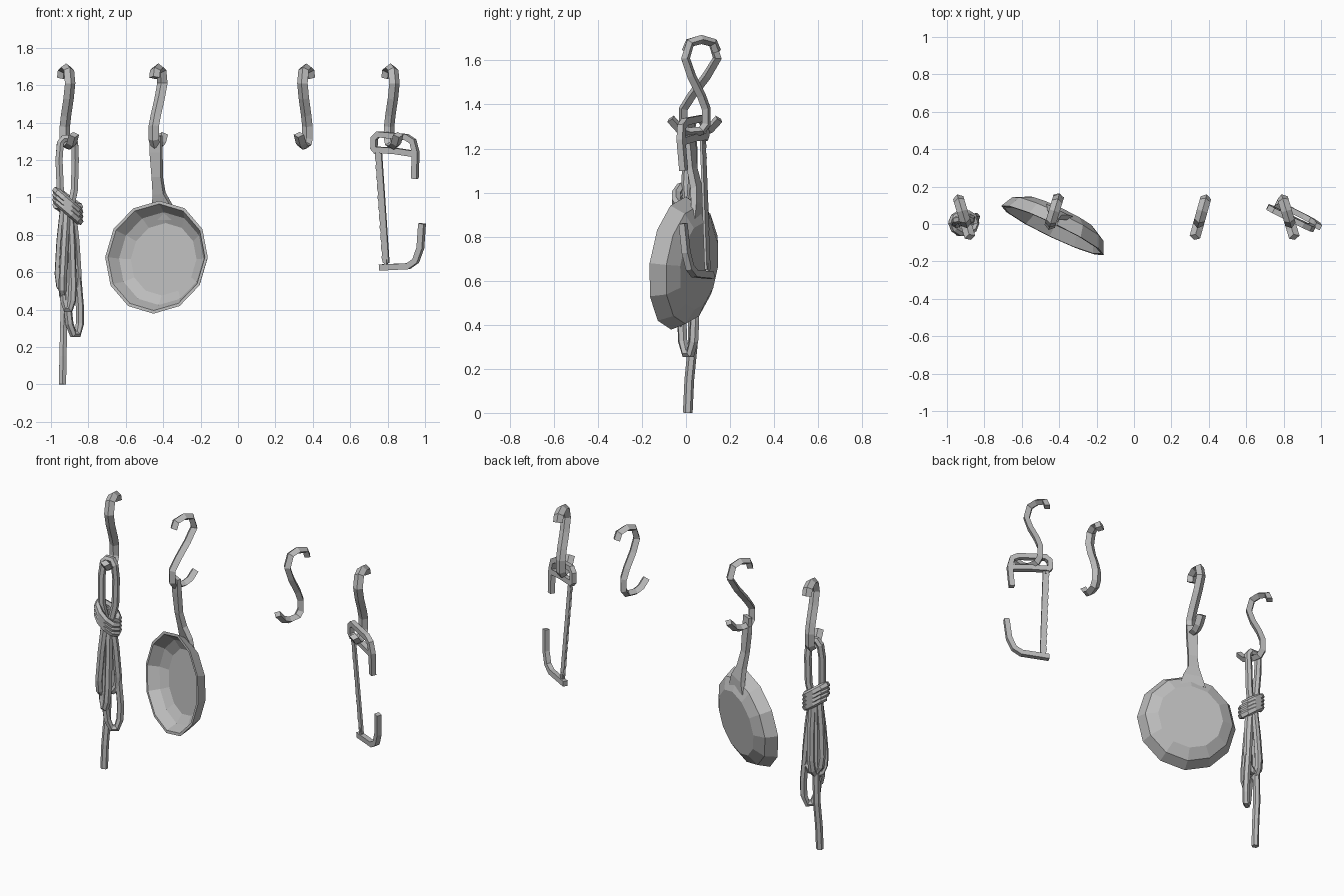
import bpy, bmesh, math
from mathutils import Vector

cube = bpy.data.objects.get("Cube")
if cube:
    bpy.data.objects.remove(cube, do_unlink=True)

# One flat grey for everything
grey = bpy.data.materials.new("plain_grey")
grey.use_nodes = True
grey.diffuse_color = (0.5, 0.5, 0.5, 1)
grey.node_tree.nodes["Principled BSDF"].inputs["Base Color"].default_value = (0.5, 0.5, 0.5, 1)


def finish(bm, name):
    bmesh.ops.recalc_face_normals(bm, faces=bm.faces)
    mesh = bpy.data.meshes.new(name)
    bm.to_mesh(mesh)
    bm.free()
    mesh.materials.append(grey)
    obj = bpy.data.objects.new(name, mesh)
    bpy.context.scene.collection.objects.link(obj)


def skin(bm, rings):
    """Join rings of vertices with quads and cap both ends."""
    bm.faces.new(rings[0])
    bm.faces.new(rings[-1])
    for a, b in zip(rings, rings[1:]):
        for i in range(len(a)):
            j = (i + 1) % len(a)
            bm.faces.new((a[i], a[j], b[j], b[i]))


def sweep(name, path, ref, radii, sides=4, phase=0.0):
    """Sweep a polygon along a path; radii = (along ref, across), or one pair per point."""
    pts = [Vector(p) for p in path]
    ref = Vector(ref)
    bm = bmesh.new()
    rings = []
    for k, p in enumerate(pts):
        before = pts[max(k - 1, 0)]
        after = pts[min(k + 1, len(pts) - 1)]
        t = ((p - before).normalized() + (after - p).normalized()).normalized()
        u = (ref - t * ref.dot(t)).normalized()
        v = t.cross(u)
        ru, rv = radii[k] if isinstance(radii, list) else radii
        angles = [phase + math.tau * i / sides for i in range(sides)]
        rings.append([bm.verts.new(p + u * ru * math.cos(a) + v * rv * math.sin(a)) for a in angles])
    skin(bm, rings)
    finish(bm, name)


# S hooks: one profile, turned a little and mirrored front to back
HOOK = [(0.14, 1.64), (0.125, 1.68), (0.07, 1.695), (0.02, 1.68), (-0.002, 1.61), (0.025, 1.53),
        (0.07, 1.44), (0.092, 1.38), (0.092, 1.31), (0.07, 1.28), (0.01, 1.275), (-0.03, 1.29), (-0.07, 1.335)]


def hook(name, x0, slope, flip=False):
    path = []
    for y, z in HOOK:
        if flip:
            upper = min(max((z - 1.38) / 0.23, 0), 1)
            y = 0.08 + 0.06 * upper - y
        path.append((x0 + slope * y, y, z))
    sweep(name, path, (1, -slope, 0), (0.029, 0.021))


hook("rope_hook", -0.898, -0.3)
hook("pan_hook", -0.447, 0.3, True)
hook("spare_hook", 0.345, 0.28)
hook("saw_hook", 0.836, -0.3)

# Pan dish: shallow twelve-sided bowl with a thin wall
h = Vector((0.9, -0.43, 0)).normalized()
v = Vector((0.05, 0.11, 0.99)).normalized()
n = h.cross(v).normalized()
v = n.cross(h)
centre = Vector((-0.436, -0.034, 0.68))
bm = bmesh.new()
rings = []
for r, depth in [(0.195, 0.09), (0.25, 0.06), (0.287, 0.0), (0.304, 0.0), (0.27, 0.068), (0.2, 0.105)]:
    ring = []
    for i in range(12):
        a = math.tau * i / 12
        ring.append(bm.verts.new(centre + h * r * math.sin(a) + v * r * math.cos(a) - n * depth))
    rings.append(ring)
skin(bm, rings)
finish(bm, "pan_dish")

# Pan handle: flat bar flaring where it meets the back of the dish
sweep("pan_handle",
      [(-0.438, 0.012, 1.33), (-0.438, 0.018, 1.24), (-0.432, 0.028, 1.11), (-0.422, 0.048, 1.02),
       (-0.405, 0.06, 0.95), (-0.4, 0.068, 0.88)],
      h, [(0.044, 0.017), (0.046, 0.02), (0.038, 0.02), (0.045, 0.022), (0.08, 0.02), (0.11, 0.01)],
      phase=math.pi / 4)


# Hacksaw: all parts lie in one slanted plane
def on_saw(x, z):
    return (x, 0.088 - 0.5 * (x - 0.72) + 0.07 * (1.3 - z), z)


SAW_NORMAL = (0.45, 0.9, 0.06)


def saw_bar(name, pts, radii=(0.021, 0.023)):
    sweep(name, [on_saw(*p) for p in pts], SAW_NORMAL, radii, phase=math.pi / 4)


saw_bar("saw_top_frame", [(0.745, 1.245), (0.727, 1.265), (0.728, 1.315), (0.75, 1.337), (0.9, 1.322),
                          (0.935, 1.3), (0.95, 1.24), (0.945, 1.1)])
saw_bar("saw_grip_bar", [(0.735, 1.255), (0.84, 1.248), (0.945, 1.232)])
saw_bar("saw_bottom_frame", [(0.76, 0.625), (0.91, 0.632), (0.95, 0.66), (0.975, 0.73), (0.984, 0.86)])
saw_bar("saw_upper_pin", [(0.747, 1.26), (0.75, 1.22)], (0.012, 0.012))
saw_bar("saw_lower_pin", [(0.79, 0.68), (0.792, 0.62)], (0.012, 0.012))

# Saw blade: thin strip with a shallow toothed edge
bm = bmesh.new()
rings = []
for i in range(23):
    f = i / 22
    x, z = 0.752 + 0.04 * f, 1.24 - 0.59 * f
    left = x - (0.02 if i % 2 else 0.015)
    ring = []
    for px, side in [(left, -1), (x + 0.016, -1), (x + 0.016, 1), (left, 1)]:
        ring.append(bm.verts.new(Vector(on_saw(px, z)) + Vector(SAW_NORMAL) * 0.006 * side))
    rings.append(ring)
skin(bm, rings)
finish(bm, "saw_blade")

# Rope: hanging loop, hanging bights, tail and wraps
ROPE = (0.022, 0.022)
sweep("rope_upper_loop",
      [(-0.925, 0.01, 0.92), (-0.95, 0.0, 1.04), (-0.957, 0.01, 1.2), (-0.95, 0.02, 1.29),
       (-0.93, 0.025, 1.315), (-0.89, 0.025, 1.315), (-0.873, 0.02, 1.29), (-0.87, 0.03, 1.2),
       (-0.875, 0.03, 1.04), (-0.9, 0.02, 0.92)], (0, 1, 0), ROPE, 6)


def bight(name, axis, centre, width, low):
    """A loop hanging from the knot, spread along the given axis."""
    axis, centre = Vector(axis), Vector(centre)
    span = 0.95 - low
    path = []
    for s, f in [(-0.4, 0), (-0.8, 0.4), (-1, 0.78), (-0.85, 0.92), (-0.35, 1),
                 (0.35, 1), (0.85, 0.92), (1, 0.78), (0.8, 0.4), (0.4, 0)]:
        base = Vector((-0.91, 0.01, 0)).lerp(centre, f)
        path.append(base + axis * s * width + Vector((0, 0, 0.95 - span * f)))
    sweep(name, path, axis.cross(Vector((0, 0, 1))), ROPE, 6)


bight("rope_long_bight", (0.75, 0.66, 0), (-0.87, 0.01, 0), 0.044, 0.27)
bight("rope_front_bight", (0.95, -0.3, 0), (-0.908, -0.03, 0), 0.026, 0.405)
bight("rope_wide_bight", (1, 0.1, 0), (-0.908, 0.03, 0), 0.052, 0.49)
bight("rope_deep_bight", (0.2, 1, 0), (-0.93, 0.01, 0), 0.055, 0.47)

sweep("rope_tail", [(-0.915, 0.02, 0.95), (-0.926, 0.03, 0.6), (-0.932, 0.03, 0.3), (-0.936, 0.015, 0.15),
                    (-0.938, 0.008, 0.0)], (0, 1, 0), ROPE, 6)

# Wraps lean down toward the left side of the model
wraps = []
for i in range(36):
    a = math.tau * i / 10
    dx = 0.062 * math.cos(a)
    wraps.append((-0.91 + dx, 0.005 + 0.052 * math.sin(a), 0.998 - 0.0025 * i - 0.8 * dx))
sweep("rope_wraps", wraps, (0.6, 0, 0.75), ROPE, 6)
